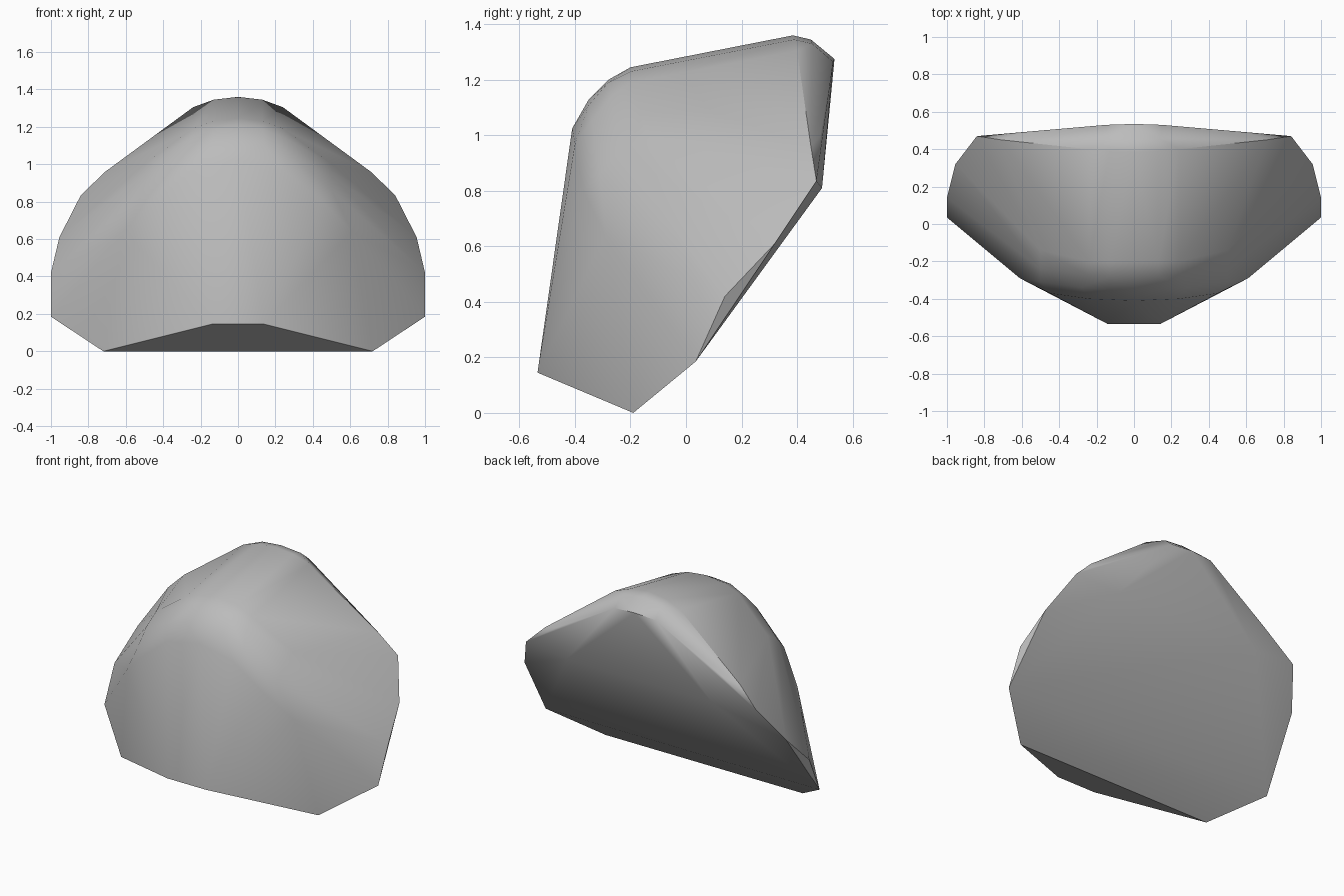
import bpy
import bmesh
import math

old = bpy.data.objects.get("Cube")
if old:
    bpy.data.objects.remove(old, do_unlink=True)


def make_material(name, color):
    mat = bpy.data.materials.new(name)
    mat.use_nodes = True
    mat.diffuse_color = color
    mat.node_tree.nodes["Principled BSDF"].inputs["Base Color"].default_value = color
    return mat


def mirrored(points):
    """Return the points together with their copies across x = 0."""
    return points + [(-x, y, z) for x, y, z in points if x > 0]


def convex_object(name, points, material, sharp_angle):
    """Wrap the points in a closed convex skin."""
    bm = bmesh.new()
    for point in points:
        bm.verts.new(point)
    bmesh.ops.convex_hull(bm, input=bm.verts[:])
    loose = [v for v in bm.verts if not v.link_faces]
    bmesh.ops.delete(bm, geom=loose, context="VERTS")
    bmesh.ops.dissolve_limit(bm, angle_limit=math.radians(1),
                             verts=bm.verts[:], edges=bm.edges[:])
    bmesh.ops.recalc_face_normals(bm, faces=bm.faces[:])
    mesh = bpy.data.meshes.new(name)
    bm.to_mesh(mesh)
    bm.free()
    mesh.materials.append(material)
    obj = bpy.data.objects.new(name, mesh)
    bpy.context.collection.objects.link(obj)
    bpy.ops.object.select_all(action="DESELECT")
    obj.select_set(True)
    bpy.context.view_layer.objects.active = obj
    bpy.ops.object.shade_smooth_by_angle(angle=math.radians(sharp_angle))
    return obj


# Bottom edge and outer flank
base = [(0.14, -0.535, 0.145), (0.72, -0.19, 0)]
flank = [(1, 0.035, 0.185), (1, 0.14, 0.42),
         (0.955, 0.32, 0.61), (0.84, 0.47, 0.835)]

# Rear rim: top ridge, bevelled edge and lower corner
ridge = [(0, 0.385, 1.36), (0.13, 0.39, 1.345),
         (0.24, 0.4, 1.305), (0.71, 0.45, 0.96)]
ridge_bevel = [(0, 0.45, 1.345), (0.14, 0.455, 1.33)]
rear_edge = [(0, 0.535, 1.275), (0.15, 0.53, 1.265),
             (0.6, 0.485, 1.0), (0.53, 0.49, 0.81)]

# Rounded shoulder, in rows from the top surface down to the front
shoulder = [
    (0, -0.2, 1.245), (0.13, -0.2, 1.23), (0.24, -0.2, 1.19), (0.5, -0.14, 1.0),
    (0, -0.28, 1.2), (0.13, -0.28, 1.19), (0.25, -0.27, 1.14), (0.5, -0.24, 0.94),
    (0, -0.35, 1.13), (0.14, -0.35, 1.11), (0.28, -0.34, 1.05), (0.5, -0.31, 0.86),
    (0, -0.41, 1.025), (0.24, -0.4, 0.97), (0.45, -0.37, 0.8),
    (0.61, -0.29, 0.64), (0.66, -0.24, 0.56),
]

stone_grey = make_material("stone grey", (0.5, 0.5, 0.5, 1))
convex_object("rounded_block",
              mirrored(base + flank + ridge + ridge_bevel + rear_edge + shoulder),
              stone_grey, 32)
